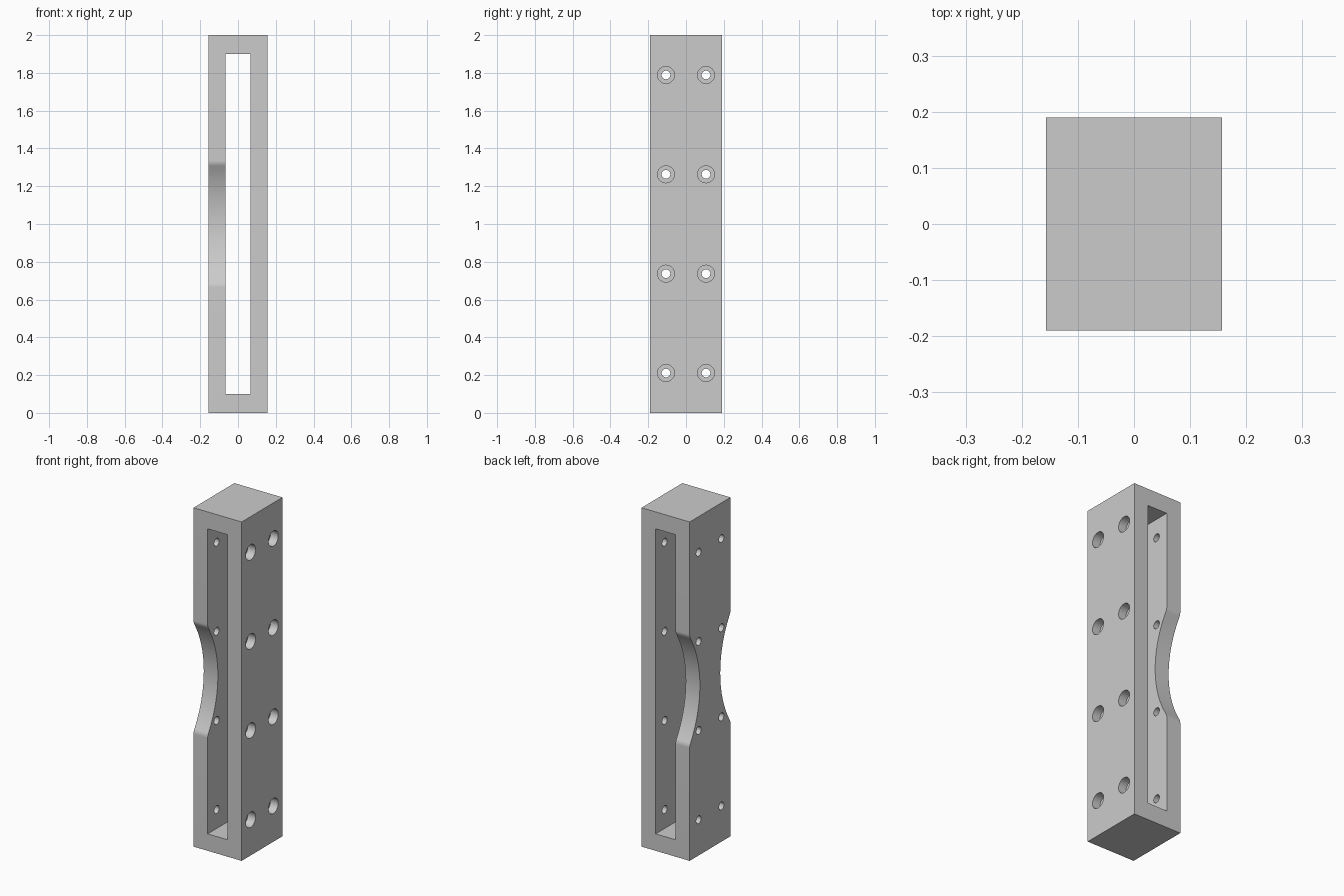
import bpy, bmesh
from math import pi, sin, cos, atan2, sqrt
from mathutils import Matrix

cube = bpy.data.objects.get("Cube")
if cube:
    bpy.data.objects.remove(cube)

HX, HY, H = 0.157, 0.19, 2.0      # half width, half depth, height
SLOT, WALL = 0.065, 0.10          # slot half width, end wall thickness

steel = bpy.data.materials.new("plain grey")
steel.use_nodes = True
GREY = (0.6, 0.6, 0.6, 1)
steel.diffuse_color = GREY
steel.node_tree.nodes["Principled BSDF"].inputs["Base Color"].default_value = GREY


def make_object(name, bm):
    bmesh.ops.recalc_face_normals(bm, faces=bm.faces)
    mesh = bpy.data.meshes.new(name)
    bm.to_mesh(mesh)
    bm.free()
    mesh.materials.append(steel)
    ob = bpy.data.objects.new(name, mesh)
    bpy.context.collection.objects.link(ob)
    return ob


def add_box(bm, lo, hi):
    size = [b - a for a, b in zip(lo, hi)]
    mid = [(a + b) / 2 for a, b in zip(lo, hi)]
    bmesh.ops.create_cube(bm, size=1, matrix=Matrix.Translation(mid) @ Matrix.Diagonal((*size, 1)))


def add_rod(bm, radius, x0, x1, y, z):
    m = Matrix.Translation(((x0 + x1) / 2, y, z)) @ Matrix.Rotation(pi / 2, 4, 'Y')
    bmesh.ops.create_cone(bm, cap_ends=True, segments=32, radius1=radius, radius2=radius,
                          depth=x1 - x0, matrix=m)


def relief_profile(depth, radius, round_r):
    """Shallow arc with rounded shoulders, as (height, outward offset) points."""
    reach = radius + round_r
    half = sqrt(reach ** 2 - (reach - depth) ** 2)
    tilt = atan2(half, reach - depth)
    shoulder = [(half - round_r * sin(tilt * i / 6), -round_r + round_r * cos(tilt * i / 6))
                for i in range(7)]
    arc = [(radius * sin(tilt * i / 20), radius - depth - radius * cos(tilt * i / 20))
           for i in range(19, -20, -1)]
    lower = [(-t, u) for t, u in reversed(shoulder)]
    return [(half, 0.1)] + shoulder + arc + lower + [(-half, 0.1)]


def cut(ob, cutter):
    cutter.hide_render = True
    mod = ob.modifiers.new("cut", 'BOOLEAN')
    mod.operation = 'DIFFERENCE'
    mod.solver = 'EXACT'
    mod.object = cutter
    bpy.context.view_layer.objects.active = ob
    bpy.ops.object.modifier_apply(modifier=mod.name)
    bpy.data.objects.remove(cutter)


# Main block
bm = bmesh.new()
add_box(bm, (-HX, -HY, 0), (HX, HY, H))
body = make_object("slotted_block", bm)

# Long slot from front to back
bm = bmesh.new()
add_box(bm, (-SLOT, -HY - 0.1, WALL), (SLOT, HY + 0.1, H - WALL))
cut(body, make_object("slot_cutter", bm))

# Curved reliefs on the front and back edges of the right wall
bm = bmesh.new()
for side in (-1, 1):
    ring = [bm.verts.new((-HX - 0.1, side * (HY + u), H / 2 + t))
            for t, u in relief_profile(0.095, 0.588, 0.05)]
    face = bm.faces.new(ring)
    ext = bmesh.ops.extrude_face_region(bm, geom=[face])
    moved = [g for g in ext["geom"] if isinstance(g, bmesh.types.BMVert)]
    bmesh.ops.translate(bm, verts=moved, vec=(HX + 0.1, 0, 0))
cut(body, make_object("relief_cutter", bm))

# Screw holes through both walls, counterbored on the left wall
for name, radius, x0 in (("hole_cutter", 0.023, -HX - 0.1), ("counterbore_cutter", 0.045, HX - 0.05)):
    bm = bmesh.new()
    for row in range(4):
        for y in (-0.106, 0.106):
            add_rod(bm, radius, x0, HX + 0.1, y, H / 2 + (row - 1.5) * 0.526)
    cut(body, make_object(name, bm))

# Smooth the curves and keep the machined edges crisp
bpy.ops.object.select_all(action='DESELECT')
body.select_set(True)
bpy.context.view_layer.objects.active = body
bpy.ops.object.shade_smooth_by_angle(angle=pi / 6)
